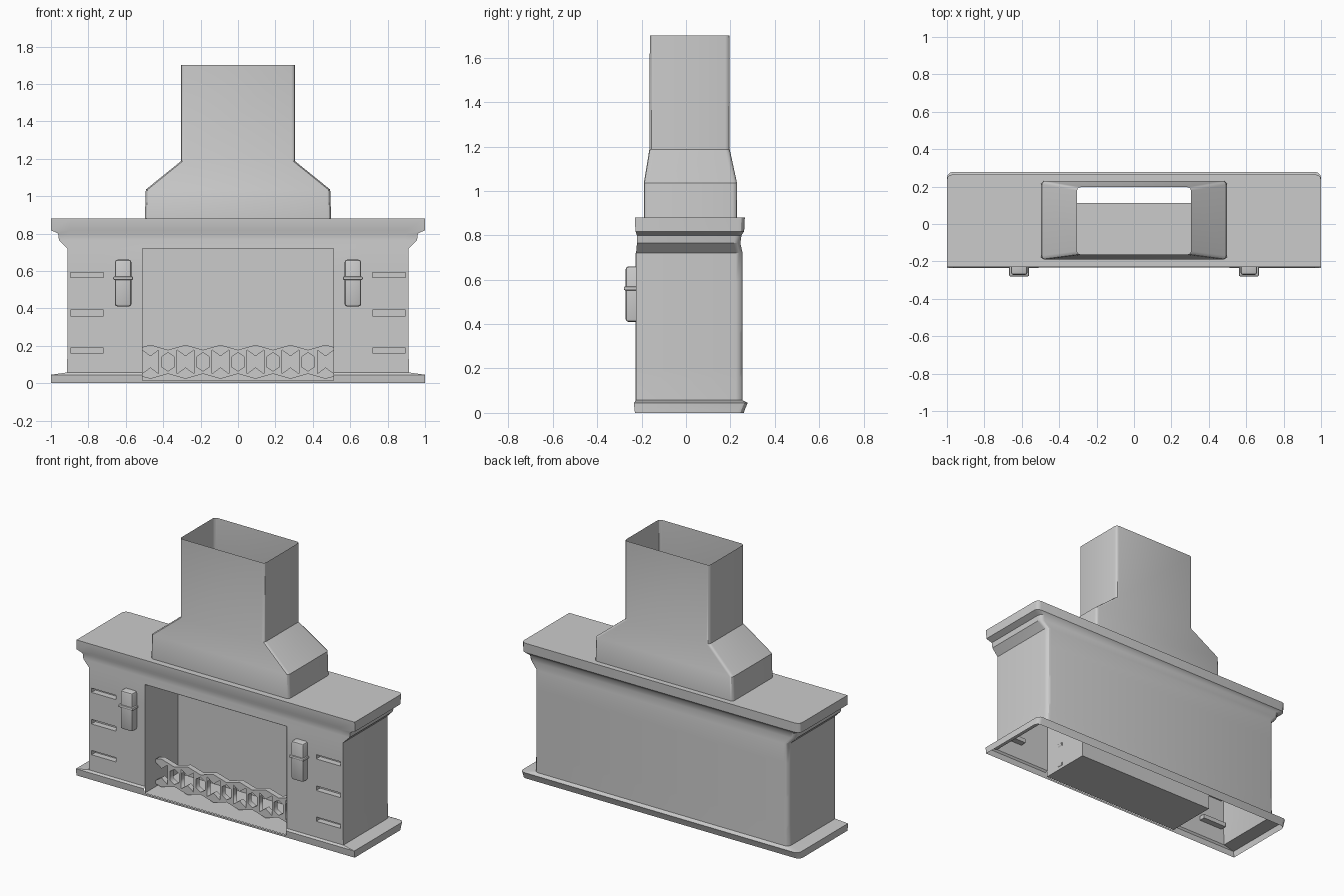
import bpy, bmesh, math

if "Cube" in bpy.data.objects:
    bpy.data.objects.remove(bpy.data.objects["Cube"])


def finish(name, bm, angle=30):
    me = bpy.data.meshes.new(name)
    bm.to_mesh(me)
    bm.free()
    ob = bpy.data.objects.new(name, me)
    bpy.context.collection.objects.link(ob)
    select(ob)
    bpy.ops.object.shade_smooth_by_angle(angle=math.radians(angle))
    return ob


def select(ob):
    bpy.ops.object.select_all(action='DESELECT')
    ob.select_set(True)
    bpy.context.view_layer.objects.active = ob


def corner(cx, cy, r, start, n=3):
    return [(cx + r * math.cos(start + math.pi / 2 * i / n),
             cy + r * math.sin(start + math.pi / 2 * i / n)) for i in range(n + 1)]


def loft(bm, rings, skip=lambda row, seg: False):
    vs = [[bm.verts.new(p) for p in ring] for ring in rings]
    n = len(vs[0])
    for r in range(len(vs) - 1):
        for s in range(n):
            if not skip(r, s):
                t = (s + 1) % n
                bm.faces.new((vs[r][s], vs[r][t], vs[r + 1][t], vs[r + 1][s]))
    return vs


def recess(name, x0, x1, z0, z1, y0, y1):
    # open-fronted pocket whose faces look inward
    bm = bmesh.new()
    f = [bm.verts.new((x, y0, z)) for x, z in ((x0, z0), (x1, z0), (x1, z1), (x0, z1))]
    b = [bm.verts.new((v.co.x, y1, v.co.z)) for v in f]
    bm.faces.new(b)
    for i in range(4):
        j = (i + 1) % 4
        bm.faces.new((f[i], f[j], b[j], b[i]))
    return finish(name, bm)


# Hollow surround: base, body, cornice and mantel; front split for openings
OPEN_X, SLOT_X = 0.51, (0.72, 0.895)
SLOT_Z = [(0.16, 0.188), (0.36, 0.39), (0.565, 0.593)]
levels = [(1.0, -.23, .26, 0), (1.0, -.232, .265, .015), (1.0, -.235, .278, .045),
          (.915, -.225, .255, .057)]
for z0, z1 in SLOT_Z:
    levels += [(.912, -.225, .255, z0), (.912, -.225, .255, z1)]
levels += [(.912, -.225, .255, .72), (.957, -.221, .245, .765), (.962, -.221, .25, .8),
           (1.0, -.228, .262, .818), (1.0, -.23, .265, .88)]


def surround_ring(hx, y0, y1, z):
    front = [-hx, -SLOT_X[1], -SLOT_X[0], -OPEN_X, OPEN_X, SLOT_X[0], SLOT_X[1], hx]
    pts = [(x, y0) for x in front]
    r = 0.03
    pts += corner(hx - r, y1 - r, r, 0) + corner(r - hx, y1 - r, r, math.pi / 2)
    return [(x, y, z) for x, y in pts]


def is_hole(row, seg):
    z0, z1 = levels[row][3], levels[row + 1][3]
    if seg == 3:
        return z0 >= .015 and z1 <= .72
    return seg in (1, 5) and (z0, z1) in SLOT_Z


def chimney_ring(hx, y0, y1, z, r=0.02):
    pts = (corner(hx - r, y1 - r, r, 0) + corner(r - hx, y1 - r, r, math.pi / 2)
           + corner(r - hx, y0 + r, r, math.pi) + corner(hx - r, y0 + r, r, 1.5 * math.pi))
    return [(x, y, z) for x, y in pts]


bm = bmesh.new()
vs = loft(bm, [surround_ring(*l) for l in levels], is_hole)
# mantel top with the flue hole
flue = [bm.verts.new(p) for p in chimney_ring(.498, -.19, .23, .88)]
edges = []
for ring in (vs[-1], flue):
    for i, v in enumerate(ring):
        w = ring[(i + 1) % len(ring)]
        edges.append(bm.edges.get((v, w)) or bm.edges.new((v, w)))
top = bmesh.ops.triangle_fill(bm, edges=edges, use_beauty=True, normal=(0, 0, 1))
for g in top['geom']:
    if isinstance(g, bmesh.types.BMFace):
        g.normal_update()
        if g.normal.z < 0:
            g.normal_flip()
finish('surround', bm)

# Flared chimney hood, open at both ends
bm = bmesh.new()
loft(bm, [chimney_ring(*l) for l in ((.498, -.19, .23, .88), (.493, -.19, .23, 1.035),
                                     (.305, -.165, .197, 1.187), (.305, -.163, .197, 1.70))])
finish('chimney', bm)

# Firebox and side slots
recess('firebox', -OPEN_X, OPEN_X, .015, .72, -.228, .112)
for side in (-1, 1):
    x0, x1 = sorted((side * SLOT_X[0], side * SLOT_X[1]))
    for i, (z0, z1) in enumerate(SLOT_Z):
        recess(f'slot_{"left" if side < 0 else "right"}_{i + 1}', x0, x1, z0, z1, -.225, -.185)


# Wall lamps with a raised band
def block(name, x, y0, y1, z0, z1, w, bevel):
    bm = bmesh.new()
    bmesh.ops.create_cube(bm, size=1)
    for v in bm.verts:
        v.co = (x + v.co.x * w, (y0 + y1) / 2 + v.co.y * (y1 - y0), (z0 + z1) / 2 + v.co.z * (z1 - z0))
    front = [e for e in bm.edges if any(v.co.y < (y0 + y1) / 2 for v in e.verts)]
    bmesh.ops.bevel(bm, geom=front, offset=bevel, segments=2, profile=.5, affect='EDGES')
    finish(name, bm)


for side, label in ((-1, 'left'), (1, 'right')):
    block(f'lamp_{label}', side * .614, -.272, -.22, .41, .66, .088, .013)
    block(f'lamp_band_{label}', side * .614, -.28, -.22, .552, .57, .106, .006)

# Pierced fire grate: zigzag plate with hexagon and bow-tie openings
STEP, MID = .187, .114
peaks = [(i - 2.5) * STEP for i in range(6)]
zig = [(-.515, .192)]
for i, x in enumerate(peaks):
    zig.append((x, .205))
    if i < 5:
        zig.append((x + STEP / 2, .178))
zig.append((.515, .192))


def flip(pts):
    return [(x, 2 * MID - z) for x, z in reversed(pts)]


p = peaks[-1]
notch = [(.515, .177), (p, .144), (p - .043, .177)]
right_end = notch + flip(notch)
left_end = [(-x, 2 * MID - z) for x, z in right_end]
loops = [zig + right_end + flip(zig) + left_end]
for x in peaks[1:-1]:
    half = [(x - .045, .177), (x, .144), (x + .045, .177)]
    loops.append(half + flip(half))
for x in peaks[:-1]:
    half = [(x + STEP / 2 - .033, .142), (x + STEP / 2, .163), (x + STEP / 2 + .033, .142)]
    loops.append(half + flip(half))

cu = bpy.data.curves.new('fire_grate', 'CURVE')
cu.dimensions, cu.fill_mode, cu.extrude = '2D', 'BOTH', .018
for pts in loops:
    sp = cu.splines.new('POLY')
    sp.points.add(len(pts) - 1)
    for pt, (x, z) in zip(sp.points, pts):
        pt.co = (x, z, 0, 1)
    sp.use_cyclic_u = True
grate = bpy.data.objects.new('fire_grate', cu)
bpy.context.collection.objects.link(grate)
grate.location.y = -.10
grate.rotation_euler.x = math.pi / 2
select(grate)
bpy.ops.object.convert(target='MESH')
